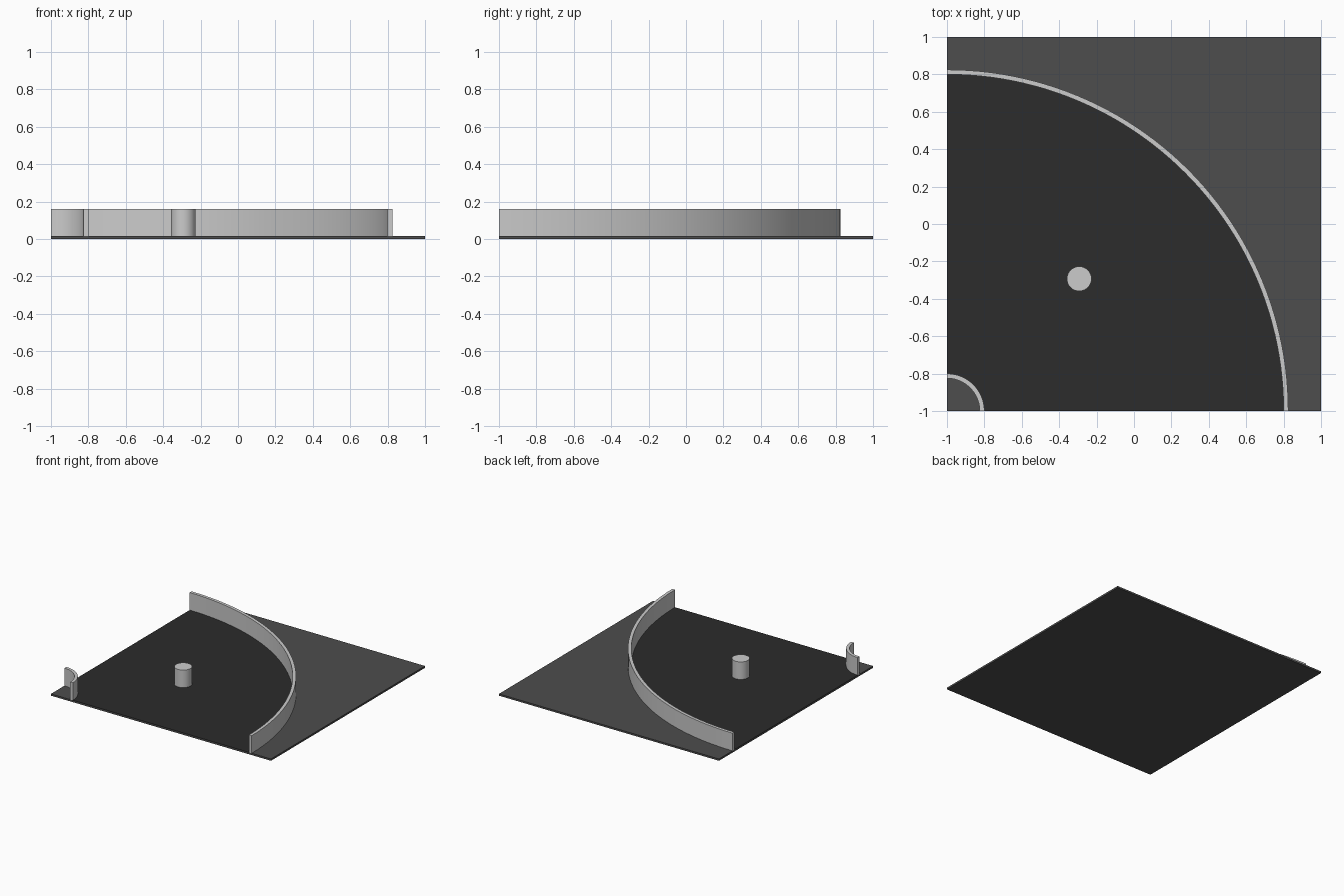
import bpy, bmesh, math

if "Cube" in bpy.data.objects:
    bpy.data.objects.remove(bpy.data.objects["Cube"])

CORNER = (-1.0, -1.0)   # centre of both curved walls
BASE_TOP = 0.015
WALL_TOP = 0.16


def material(name, value):
    m = bpy.data.materials.new(name)
    m.diffuse_color = (value, value, value, 1)
    m.use_nodes = True
    m.node_tree.nodes["Principled BSDF"].inputs["Base Color"].default_value = m.diffuse_color
    return m


def finish(obj, mat=None, smooth=True):
    if mat:
        obj.data.materials.append(mat)
    if smooth:
        bpy.ops.object.select_all(action='DESELECT')
        obj.select_set(True)
        bpy.context.view_layer.objects.active = obj
        bpy.ops.object.shade_smooth_by_angle(angle=math.radians(30))


def quarter_ring(name, r_in, r_out, z0, z1, segments, mat=None):
    """Rectangular section swept through 90 degrees about the corner."""
    bm = bmesh.new()
    section = [(r_in, z0), (r_out, z0), (r_out, z1), (r_in, z1)]
    rings = []
    for i in range(segments + 1):
        a = math.pi / 2 * i / segments
        rings.append([bm.verts.new((CORNER[0] + r * math.cos(a),
                                    CORNER[1] + r * math.sin(a), z))
                      for r, z in section])
    for a, b in zip(rings, rings[1:]):
        for k in range(4):
            n = (k + 1) % 4
            bm.faces.new((a[k], a[n], b[n], b[k]))
    bm.faces.new(rings[0])
    bm.faces.new(rings[-1])
    bmesh.ops.recalc_face_normals(bm, faces=bm.faces)
    mesh = bpy.data.meshes.new(name)
    bm.to_mesh(mesh)
    bm.free()
    obj = bpy.data.objects.new(name, mesh)
    bpy.context.collection.objects.link(obj)
    finish(obj, mat)
    return obj


ground_mat = material("ground_grey", 0.075)
road_mat = material("road_dark", 0.025)

# Square base plate
bpy.ops.mesh.primitive_cube_add(size=2, location=(0, 0, BASE_TOP / 2))
base = bpy.context.object
base.name = "base_plate"
base.scale.z = BASE_TOP / 2
bpy.ops.object.transform_apply(location=False, rotation=False, scale=True)
finish(base, ground_mat, smooth=False)

# Curved road surface, a hair proud of the base
quarter_ring("road_surface", 0.19, 1.81, BASE_TOP - 0.003, BASE_TOP + 0.001, 48, road_mat)

# Kerb walls
quarter_ring("inner_wall", 0.175, 0.20, BASE_TOP - 0.005, WALL_TOP, 32)
quarter_ring("outer_wall", 1.80, 1.825, BASE_TOP - 0.005, WALL_TOP, 48)

# Post in the middle of the road
d = math.sqrt(0.5)
z0 = BASE_TOP - 0.005
bpy.ops.mesh.primitive_cylinder_add(
    vertices=32, radius=0.066, depth=WALL_TOP - z0,
    location=(CORNER[0] + d, CORNER[1] + d, (WALL_TOP + z0) / 2))
post = bpy.context.object
post.name = "centre_post"
finish(post)
